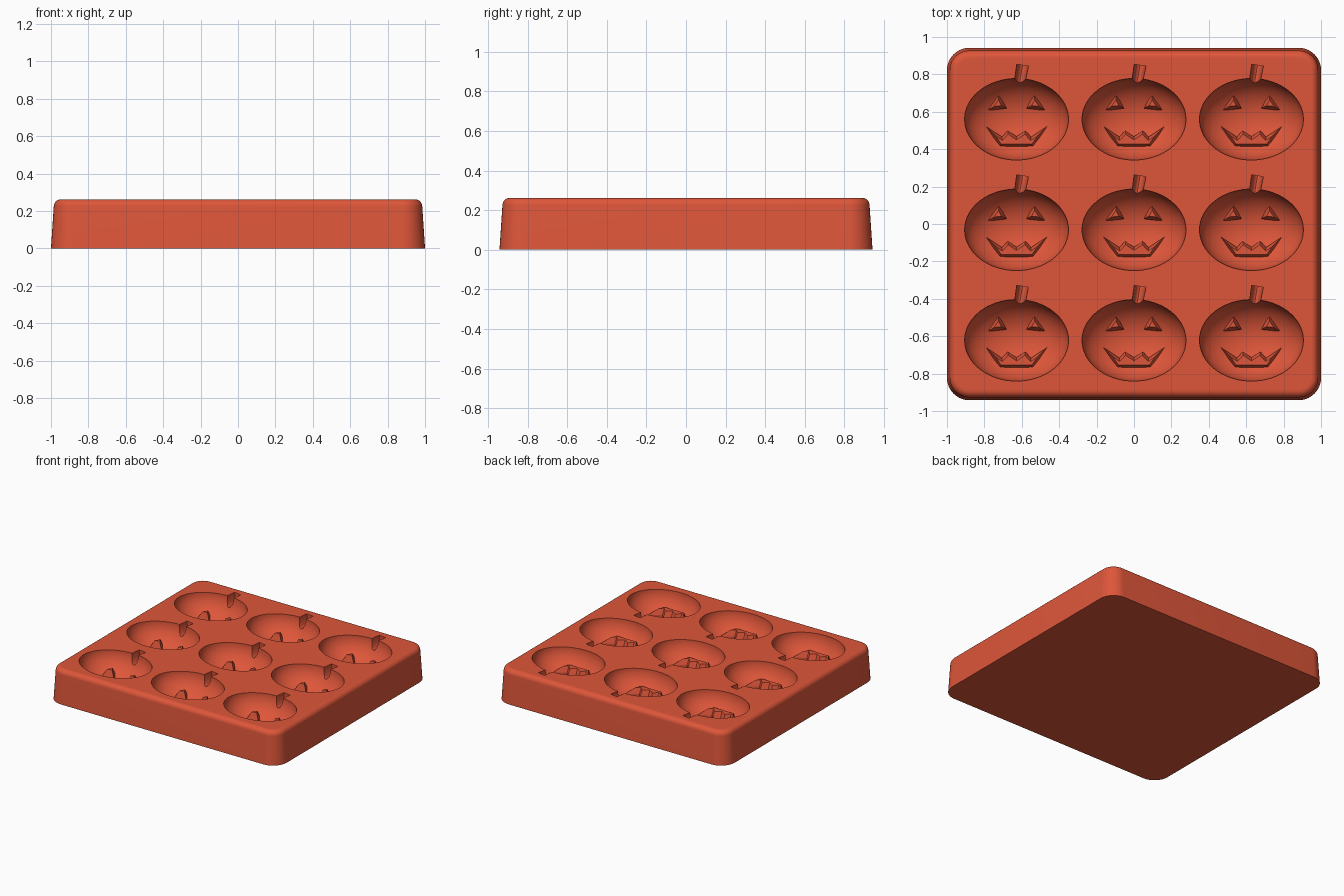
import bpy, bmesh, math
from mathutils import Matrix

if "Cube" in bpy.data.objects:
    bpy.data.objects.remove(bpy.data.objects["Cube"], do_unlink=True)

TOP = 0.262
HALF_X, HALF_Y = 1.0, 0.942
COLUMNS = (-0.628, 0, 0.628)
ROWS = (-0.622, -0.031, 0.56)
CELLS = [(x, y) for y in ROWS for x in COLUMNS]

silicone = bpy.data.materials.new("orange_red_silicone")
silicone.use_nodes = True
COLOUR = (0.73, 0.093, 0.042, 1)
silicone.diffuse_color = COLOUR
silicone.node_tree.nodes["Principled BSDF"].inputs["Base Color"].default_value = COLOUR


def add_object(name, mesh):
    obj = bpy.data.objects.new(name, mesh)
    bpy.context.collection.objects.link(obj)
    return obj


def mesh_from(bm, name):
    bmesh.ops.recalc_face_normals(bm, faces=bm.faces)
    mesh = bpy.data.meshes.new(name)
    bm.to_mesh(mesh)
    bm.free()
    mesh.materials.append(silicone)
    return mesh


def rounded_loop(bm, inset, z, radius=0.12, steps=10):
    """Ring of vertices around a rounded rectangle."""
    r = max(radius - inset, 0.02)
    ring = []
    for quarter, (sx, sy) in enumerate(((1, 1), (-1, 1), (-1, -1), (1, -1))):
        cx, cy = sx * (HALF_X - inset - r), sy * (HALF_Y - inset - r)
        for i in range(steps + 1):
            a = math.pi / 2 * (quarter + i / steps)
            ring.append(bm.verts.new((cx + r * math.cos(a), cy + r * math.sin(a), z)))
    return ring


# Tray block: tapered wall, rounded upper edge, flat top
fillet = 0.038
profile = [(0, 0)]
for i in range(8):
    a = math.pi / 2 * i / 7
    profile.append((0.015 + fillet * (1 - math.cos(a)), TOP - fillet * (1 - math.sin(a))))
profile.append((0.06, TOP))
bm = bmesh.new()
rings = [rounded_loop(bm, inset, z) for inset, z in profile]
for low, high in zip(rings, rings[1:]):
    for i in range(len(low)):
        j = (i + 1) % len(low)
        bm.faces.new((low[i], low[j], high[j], high[i]))
bm.faces.new(rings[0][::-1])
bm.faces.new(rings[-1])
tray = add_object("mould_tray", mesh_from(bm, "mould_tray"))

# Cutters for the bowls and the slanted stem grooves
bowls, stems = bmesh.new(), bmesh.new()
for x, y in CELLS:
    place = Matrix.Translation((x, y, TOP))
    bmesh.ops.create_uvsphere(bowls, u_segments=64, v_segments=33, radius=1,
                              matrix=place @ Matrix.Diagonal((0.278, 0.218, 0.19, 1)))
    lie_down = (Matrix.Translation((0.018, 0.205, 0)) @ Matrix.Rotation(-0.17, 4, "Z")
                @ Matrix.Diagonal((1, 1, 2.8, 1)) @ Matrix.Rotation(-math.pi / 2, 4, "X"))
    bmesh.ops.create_cone(stems, cap_ends=True, segments=22, radius1=0.026, radius2=0.032,
                          depth=0.17, matrix=place @ lie_down)

bpy.context.view_layer.objects.active = tray
for name, bm in (("bowl_cutter", bowls), ("stem_cutter", stems)):
    cutter = add_object(name, mesh_from(bm, name))
    cutter.hide_render = True
    cut = tray.modifiers.new(name, "BOOLEAN")
    cut.operation = "DIFFERENCE"
    cut.solver = "EXACT"
    cut.object = cutter
    bpy.ops.object.modifier_apply(modifier=cut.name)
    bpy.data.objects.remove(cutter, do_unlink=True)

bpy.ops.object.select_all(action="DESELECT")
tray.select_set(True)
bpy.ops.object.shade_smooth_by_angle(angle=math.radians(30))


def raised_shape(name, outline, shoulder, top, bevel):
    """Prism rising from the bowl floor with sloping upper sides."""
    bm = bmesh.new()
    base = bm.faces.new([bm.verts.new((x, y, 0.05)) for x, y in outline])
    base.normal_update()
    if base.normal.z < 0:
        base.normal_flip()
    upper = bmesh.ops.extrude_face_region(bm, geom=[base], use_keep_orig=True)["geom"]
    for v in (g for g in upper if isinstance(g, bmesh.types.BMVert)):
        v.co.z = shoulder
    cap = next(g for g in upper if isinstance(g, bmesh.types.BMFace))
    bm.normal_update()
    if cap.normal.z < 0:
        cap.normal_flip()
    bmesh.ops.inset_region(bm, faces=[cap], thickness=bevel, use_even_offset=True,
                           use_boundary=True)
    for v in cap.verts:
        v.co.z = top
    return mesh_from(bm, name)


# Raised face details
eye = [(0.053, 0.058), (0.157, 0.046), (0.095, 0.138)]
mouth_half = [(0.09, -0.148), (0.163, -0.038), (0.078, -0.094), (0.047, -0.06)]
mouth = mouth_half + [(0, -0.092)] + [(-x, y) for x, y in reversed(mouth_half)]
details = {
    "left_eye": raised_shape("left_eye", eye, 0.1, 0.165, 0.018),
    "right_eye": raised_shape("right_eye", [(-x, y) for x, y in eye], 0.1, 0.165, 0.018),
    "mouth": raised_shape("mouth", mouth, 0.115, 0.16, 0.015),
}
for number, (x, y) in enumerate(CELLS, 1):
    for name, mesh in details.items():
        add_object(f"{name}_{number}", mesh).location = (x, y, 0)
